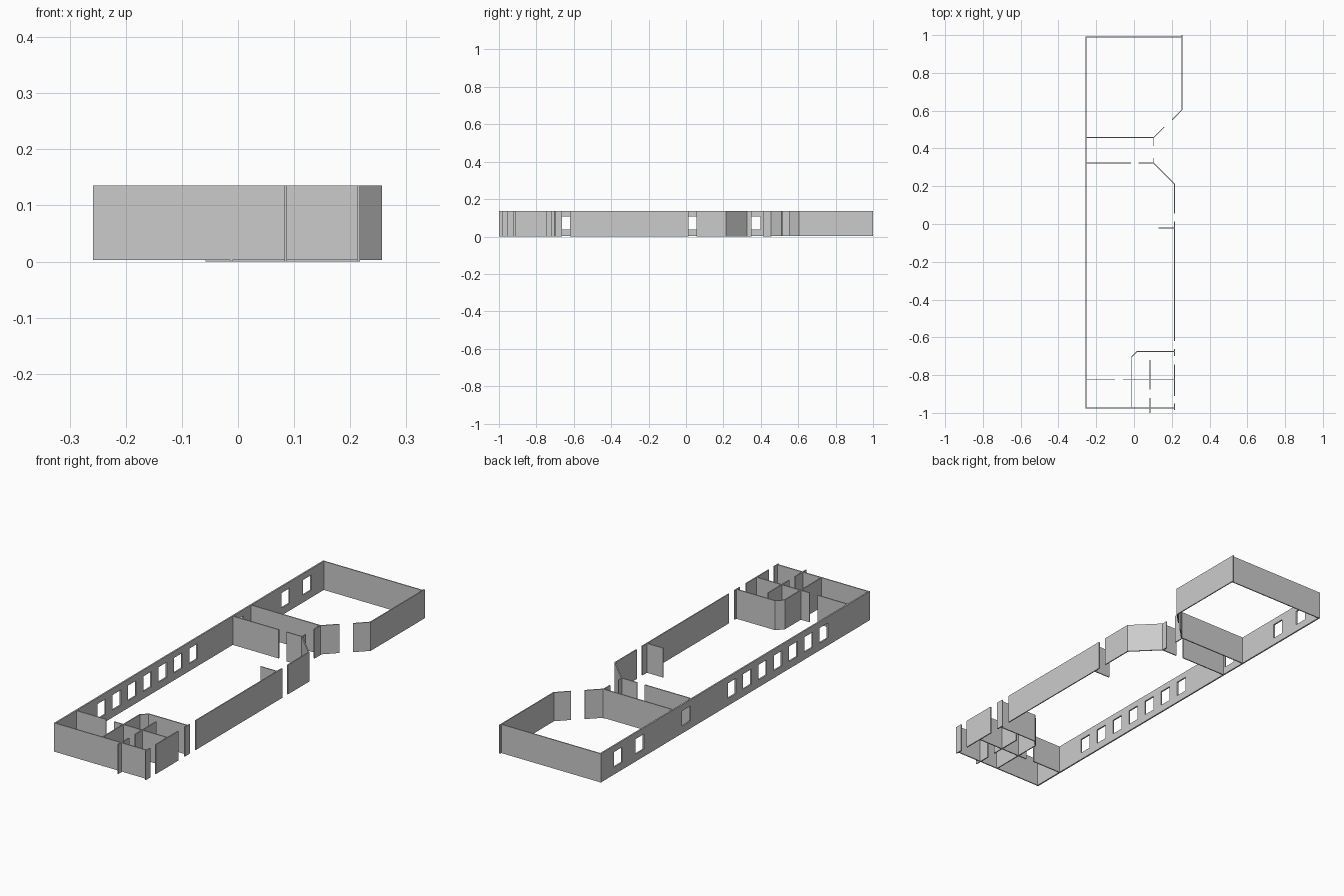
import bpy, bmesh
from mathutils import Vector

if "Cube" in bpy.data.objects:
    bpy.data.objects.remove(bpy.data.objects["Cube"])

H = 0.136      # wall height
T = 0.005      # wall thickness


def finish(name, bm):
    bmesh.ops.recalc_face_normals(bm, faces=bm.faces)
    mesh = bpy.data.meshes.new(name)
    bm.to_mesh(mesh)
    bm.free()
    obj = bpy.data.objects.new(name, mesh)
    bpy.context.collection.objects.link(obj)
    return obj


def wall(name, points, base=0.0):
    """Wall of constant thickness along a plan path, mitred at the bends."""
    pts = [Vector(p) for p in points]
    dirs = [(b - a).normalized() for a, b in zip(pts, pts[1:])]
    bm = bmesh.new()
    rings = []
    for i, p in enumerate(pts):
        d0, d1 = dirs[max(i - 1, 0)], dirs[min(i, len(dirs) - 1)]
        n0, n1 = Vector((-d0.y, d0.x)), Vector((-d1.y, d1.x))
        m = (n0 + n1).normalized()
        m *= T / 2 / m.dot(n0)
        rings.append([bm.verts.new((*(p + s * m), z))
                      for s, z in ((-1, base), (1, base), (1, H), (-1, H))])
    for a, b in zip(rings, rings[1:]):
        for k in range(4):
            j = (k + 1) % 4
            bm.faces.new((a[k], a[j], b[j], b[k]))
    bm.faces.new(rings[0])
    bm.faces.new(rings[-1])
    return finish(name, bm)


def window_wall(name, x, y0, y1, centres, width, sill, head, base):
    """Grid of faces with the window cells left out, thickened by solidify."""
    ys = [y0, y1] + [c + s * width / 2 for c in centres for s in (-1, 1)]
    ys.sort()
    zs = [base, sill, head, H]
    bm = bmesh.new()
    v = [[bm.verts.new((x, y, z)) for z in zs] for y in ys]
    for i in range(len(ys) - 1):
        for k in range(3):
            if i % 2 == 1 and k == 1:
                continue
            bm.faces.new((v[i][k], v[i + 1][k], v[i + 1][k + 1], v[i][k + 1]))
    obj = finish(name, bm)
    mod = obj.modifiers.new("thickness", 'SOLIDIFY')
    mod.thickness = 0.007
    mod.offset = 0
    return obj


L, R, B = -0.2545, 0.2145, 0.003

# Long outer wall with its row of windows
windows = [-0.64 + 0.112 * i for i in range(7)] + [0.367, 0.707, 0.865]
window_wall("long_window_wall", L, -0.978, 0.992, windows, 0.06, 0.037, 0.107, B)

# End walls
wall("front_wall", [(L, -0.975), (R, -0.975)], B)
wall("back_wall", [(L, 0.989), (0.255, 0.989)], B)

# Back room: outer side with angled entrance
wall("back_room_side", [(0.2545, 1.0), (0.2545, 0.605), (0.202, 0.552)], B)
wall("back_room_inner", [(0.16, 0.513), (0.104, 0.457), (L, 0.457)], B)

# Corridor between the two large rooms
wall("corridor_door_jamb", [(0.102, 0.457), (0.102, 0.412)])
wall("corridor_wall_left", [(L, 0.323), (-0.016, 0.323)], B)
wall("corridor_wall_right", [(0.024, 0.323), (0.103, 0.323), (R, 0.212), (R, 0.056)])
wall("corridor_lower_jamb", [(0.102, 0.323), (0.102, 0.350)])

# Right side wall pieces between the doorways
for i, (a, b) in enumerate([(0.014, -0.619), (-0.662, -0.698),
                            (-0.745, -0.911), (-0.951, -0.985)]):
    wall(f"right_wall_{i + 1}", [(R, a), (R, b)])
wall("side_stub", [(0.13, -0.02), (R, -0.02)])

# Small rooms at the front end
wall("small_rooms_shell", [(-0.012, -0.975), (-0.012, -0.703),
                           (0.016, -0.675), (R, -0.675)])
wall("cross_wall_left", [(L, -0.822), (-0.10, -0.822)], B)
wall("cross_wall_right", [(-0.058, -0.822), (R, -0.822)])
wall("partition_back", [(0.085, -0.72), (0.085, -0.875)])
wall("partition_front", [(0.085, -0.92), (0.085, -1.0)])
